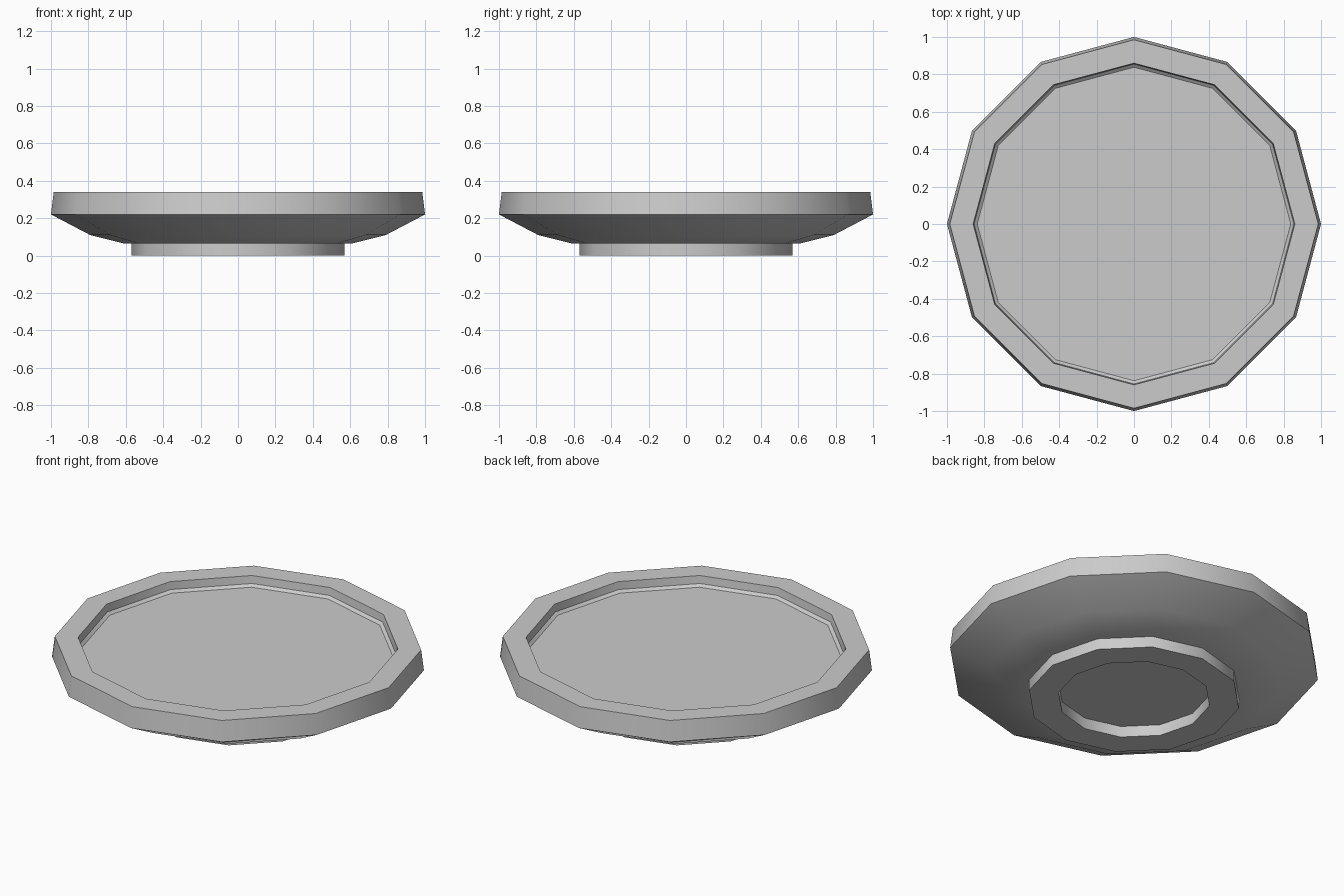
import bpy, bmesh
from math import cos, sin, tau, radians

SIDES = 12

cube = bpy.data.objects.get("Cube")
if cube:
    bpy.data.objects.remove(cube, do_unlink=True)

grey = bpy.data.materials.new("plain_grey")
grey.use_nodes = True
grey.diffuse_color = (0.6, 0.6, 0.6, 1)
bsdf = next(n for n in grey.node_tree.nodes if n.type == 'BSDF_PRINCIPLED')
bsdf.inputs["Base Color"].default_value = grey.diffuse_color


def lathe(name, profile, closed):
    """Turn (radius, height) points round z; close the loop or cap both ends."""
    bm = bmesh.new()
    rings = [[bm.verts.new((r * cos(tau * i / SIDES), r * sin(tau * i / SIDES), z))
              for i in range(SIDES)] for r, z in profile]
    pairs = list(zip(rings, rings[1:]))
    if closed:
        pairs.append((rings[-1], rings[0]))
    else:
        bm.faces.new(rings[0])
        bm.faces.new(rings[-1])
    for a, b in pairs:
        for i in range(SIDES):
            j = (i + 1) % SIDES
            bm.faces.new((a[i], a[j], b[j], b[i]))
    bmesh.ops.recalc_face_normals(bm, faces=bm.faces)
    mesh = bpy.data.meshes.new(name)
    bm.to_mesh(mesh)
    bm.free()
    mesh.materials.append(grey)
    obj = bpy.data.objects.new(name, mesh)
    bpy.context.collection.objects.link(obj)
    bpy.ops.object.select_all(action='DESELECT')
    obj.select_set(True)
    bpy.context.view_layer.objects.active = obj
    bpy.ops.object.shade_smooth_by_angle(angle=radians(35))
    return obj


# Shallow dish: underside, outer wall, flat rim, inner wall, small chamfer, floor
lathe("dish", [(0.5, 0.065), (0.61, 0.065), (0.79, 0.11), (1.0, 0.22),
               (0.985, 0.34), (0.86, 0.34), (0.855, 0.295), (0.838, 0.281)], False)

# Ring-shaped foot under the dish
lathe("foot_ring", [(0.57, 0), (0.57, 0.068), (0.41, 0.068), (0.41, 0)], True)
